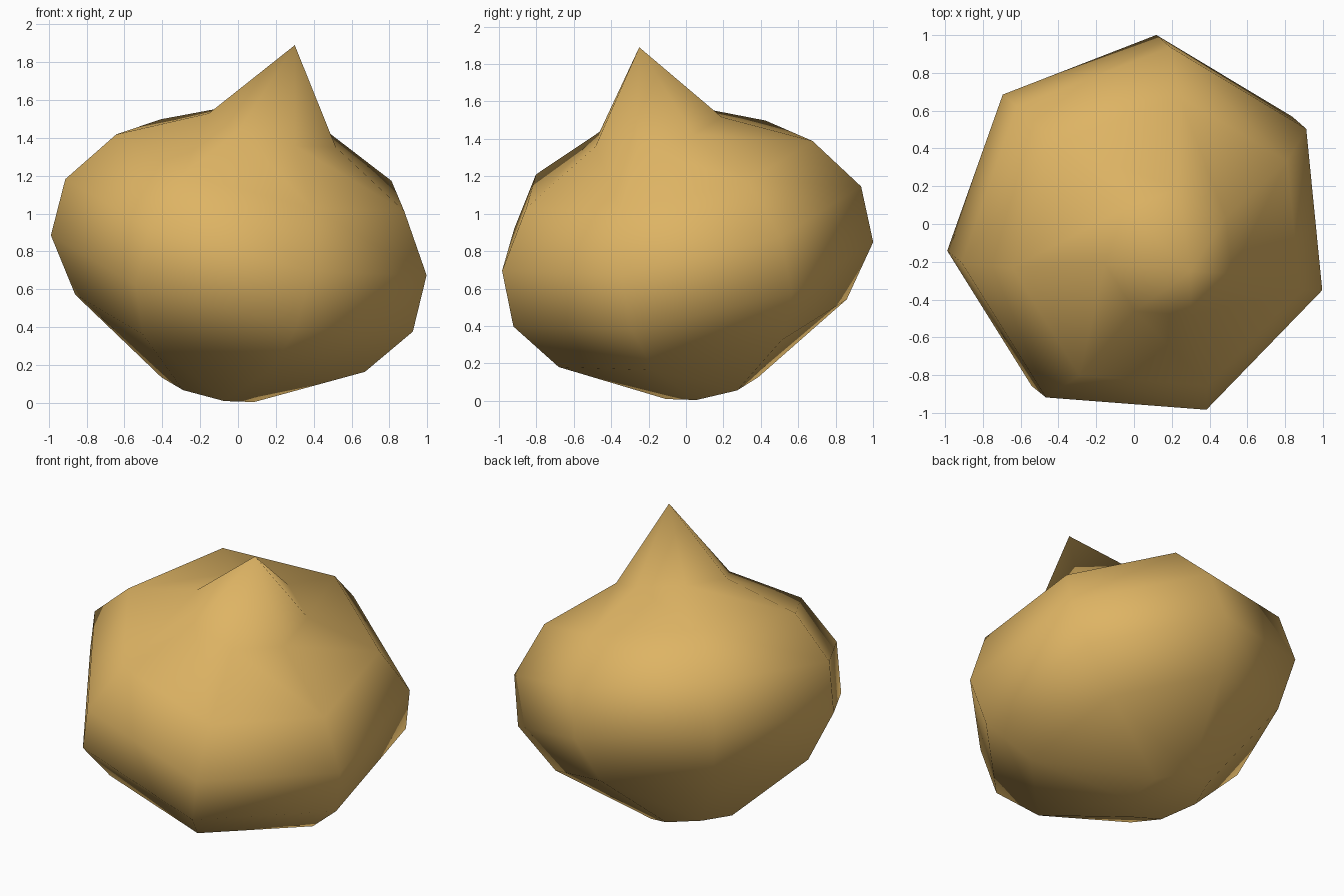
import bpy, bmesh, math
from mathutils import Vector

cube = bpy.data.objects.get("Cube")
if cube:
    bpy.data.objects.remove(cube, do_unlink=True)

SIDES = 7
TIP = Vector((0.30, -0.25, 1.89))
AXIS = Vector((0.25, -0.21, 1)).normalized()

# Tilted frame: the first radial direction passes through a corner
corner = Vector((0.90, -0.32, 0))
radial = (corner - AXIS * corner.dot(AXIS)).normalized()
tangent = AXIS.cross(radial)

# Profile rings: distance below the tip, radius
PROFILE = [(0.458, 0.357), (0.676, 0.81), (0.97, 1.016),
           (1.283, 1.018), (1.568, 0.815), (1.905, 0.26)]

material = bpy.data.materials.new("golden_tan")
material.use_nodes = True
colour = (0.73, 0.456, 0.127, 1)
material.diffuse_color = colour
material.node_tree.nodes["Principled BSDF"].inputs["Base Color"].default_value = colour


def make_ring(bm, depth, radius):
    centre = TIP - AXIS * depth
    angles = [math.tau * i / SIDES for i in range(SIDES)]
    return [bm.verts.new(centre + radius * (radial * math.cos(a) + tangent * math.sin(a)))
            for a in angles]


# Bulb with a pointed top and a small flat base
bm = bmesh.new()
tip = bm.verts.new(TIP)
rings = [make_ring(bm, d, r) for d, r in PROFILE]
for i in range(SIDES):
    j = (i + 1) % SIDES
    bm.faces.new((tip, rings[0][i], rings[0][j]))
    for upper, lower in zip(rings, rings[1:]):
        bm.faces.new((upper[i], lower[i], lower[j], upper[j]))
bm.faces.new(rings[-1][::-1])
bmesh.ops.recalc_face_normals(bm, faces=bm.faces[:])
for face in bm.faces:
    face.smooth = True

mesh = bpy.data.meshes.new("pointed_bulb")
bm.to_mesh(mesh)
bm.free()
mesh.materials.append(material)
bulb = bpy.data.objects.new("pointed_bulb", mesh)
bpy.context.collection.objects.link(bulb)
